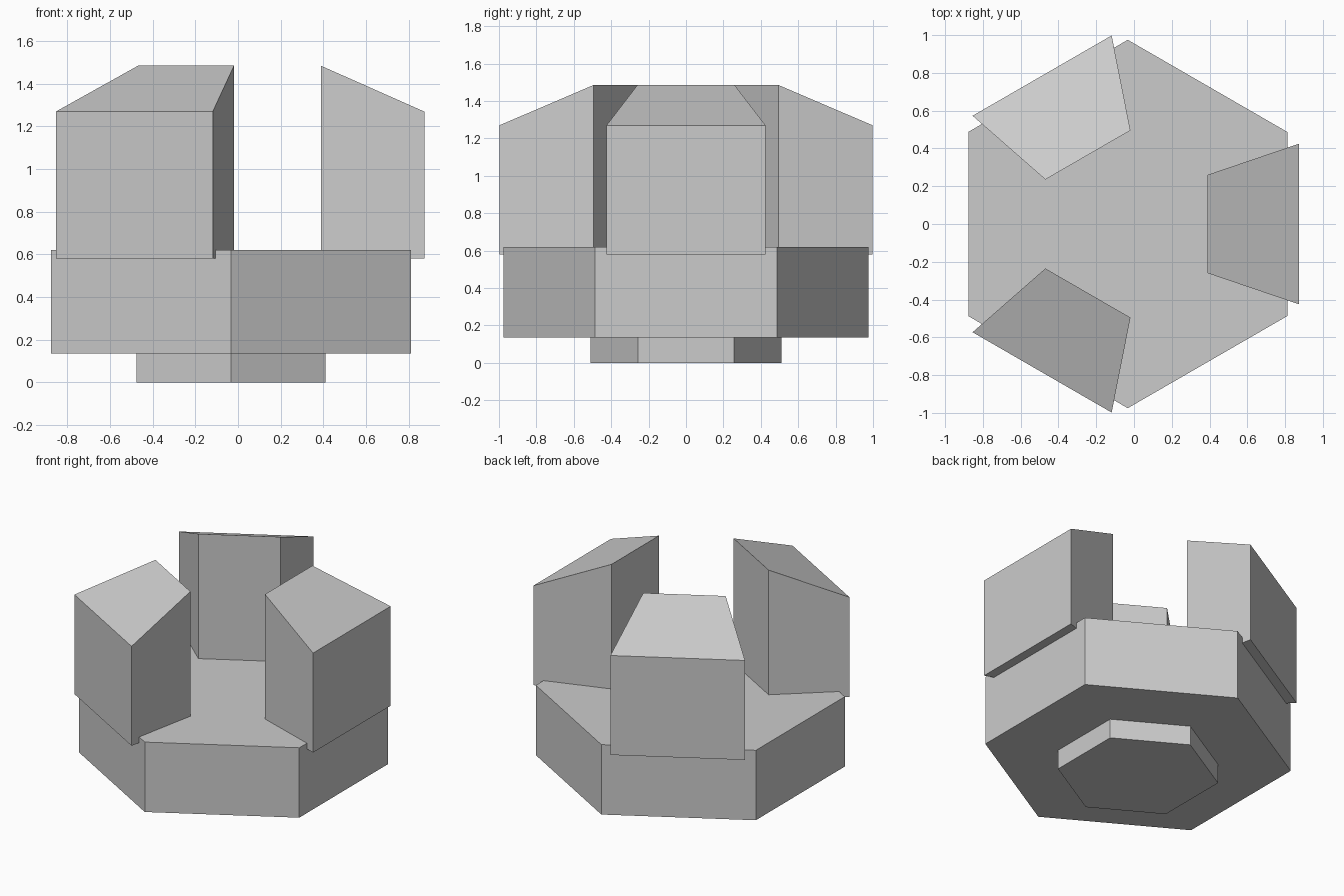
import bpy, bmesh
from math import sin, cos, radians

if "Cube" in bpy.data.objects:
    bpy.data.objects.remove(bpy.data.objects["Cube"])

CX = -0.033  # shared axis of the hexagons and jaws


def prism(name, bottom, top):
    """Closed solid between two matching loops of points."""
    bm = bmesh.new()
    lo = [bm.verts.new(p) for p in bottom]
    hi = [bm.verts.new(p) for p in top]
    bm.faces.new(lo[::-1])
    bm.faces.new(hi)
    n = len(lo)
    for i in range(n):
        j = (i + 1) % n
        bm.faces.new((lo[i], lo[j], hi[j], hi[i]))
    bmesh.ops.recalc_face_normals(bm, faces=bm.faces)
    mesh = bpy.data.meshes.new(name)
    bm.to_mesh(mesh)
    bm.free()
    obj = bpy.data.objects.new(name, mesh)
    obj.location.x = CX
    bpy.context.collection.objects.link(obj)
    return obj


def hexagon(name, radius, z0, z1):
    ring = [(radius * cos(radians(a)), radius * sin(radians(a)))
            for a in range(30, 390, 60)]
    return prism(name, [(x, y, z0) for x, y in ring], [(x, y, z1) for x, y in ring])


# Small foot and main hexagonal body
hexagon("foot", 0.511, 0, 0.135)
hexagon("body", 0.975, 0.135, 0.62)

# Three wedge jaws, tallest on the inside, sunk slightly into the body
outline = [(0.422, -0.26), (0.907, -0.425), (0.907, 0.425), (0.422, 0.26)]
heights = [1.485, 1.27, 1.27, 1.485]
for i in range(3):
    jaw = prism(f"jaw_{i + 1}",
                [(x, y, 0.58) for x, y in outline],
                [(x, y, z) for (x, y), z in zip(outline, heights)])
    jaw.rotation_euler.z = radians(120 * i)
